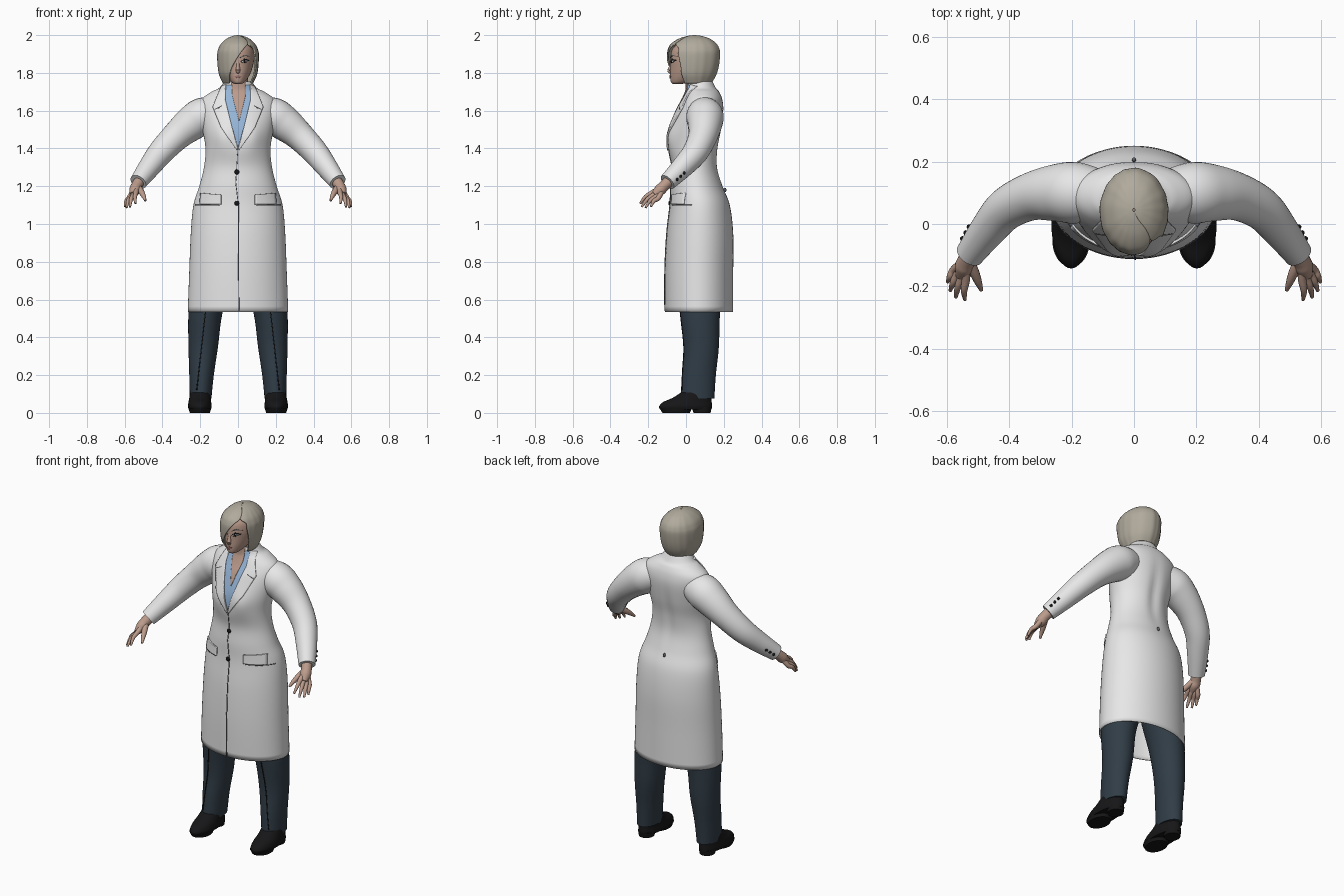
import bpy, bmesh, math
from mathutils import Vector
from mathutils.bvhtree import BVHTree

cube = bpy.data.objects.get("Cube")
if cube:
    bpy.data.objects.remove(cube)


def material(name, *rgb):
    m = bpy.data.materials.new(name)
    m.use_nodes = True
    m.diffuse_color = (*rgb, 1)
    bsdf = next(n for n in m.node_tree.nodes if n.type == 'BSDF_PRINCIPLED')
    bsdf.inputs["Base Color"].default_value = (*rgb, 1)
    bsdf.inputs["Roughness"].default_value = 0.7
    return m


WHITE = material("coat_white", .8, .8, .8)
HAIR = material("ash_blonde", .44, .405, .335)
SKIN = material("skin", .5, .33, .26)
BLUE = material("shirt_blue", .3, .46, .68)
NAVY = material("trouser_navy", .03, .046, .062)
BLACK = material("black", .008, .008, .009)
LIPS = material("lips", .36, .17, .15)
EYE = material("eye_white", .6, .58, .56)
SEAM = material("seam_grey", .12, .12, .125)


def finish(name, bm, mat, thick=0):
    me = bpy.data.meshes.new(name)
    bm.to_mesh(me)
    ob = bpy.data.objects.new(name, me)
    bpy.context.collection.objects.link(ob)
    me.materials.append(mat)
    if thick:
        mod = ob.modifiers.new("thickness", 'SOLIDIFY')
        mod.thickness, mod.offset = thick, -1
    bpy.ops.object.select_all(action='DESELECT')
    ob.select_set(True)
    bpy.context.view_layer.objects.active = ob
    bpy.ops.object.shade_smooth_by_angle(angle=math.radians(50))
    tree = BVHTree.FromBMesh(bm)
    bm.free()
    return tree


def smooth_path(keys, steps):
    """Catmull-Rom interpolation of equally long tuples."""
    out, k = [], [keys[0], *keys, keys[-1]]
    for i in range(len(keys) - 1):
        for j in range(steps):
            t = j / steps
            out.append([b + .5 * t * (c - a + t * (2*a - 5*b + 4*c - d + t * (3*(b - c) + d - a)))
                        for a, b, c, d in zip(*k[i:i + 4])])
    return out + [list(keys[-1])]


def loft(name, rings, mat, closed=True, caps=True, thick=0):
    bm = bmesh.new()
    rows = [[bm.verts.new(p) for p in r] for r in rings]
    n = len(rows[0])
    for a, b in zip(rows, rows[1:]):
        for i in range(n if closed else n - 1):
            j = (i + 1) % n
            bm.faces.new((a[i], a[j], b[j], b[i]))
    if caps:
        bm.faces.new(rows[0][::-1])
        bm.faces.new(rows[-1])
    return finish(name, bm, mat, thick)


def stack(name, keys, mat, steps=5, n=40, shape=None, **kw):
    """Oval sections given as (z, centre x, half width, front y, back y)."""
    rings = []
    for z, xc, hw, yf, yb in smooth_path(keys, steps):
        ring = []
        for i in range(n):
            t = math.tau * i / n
            p = Vector((xc + hw * math.cos(t), (yf + yb) / 2 + (yb - yf) / 2 * math.sin(t), z))
            ring.append(shape(p) if shape else p)
        rings.append(ring)
    return loft(name, rings, mat, **kw)


def tube(name, keys, mat, steps=6, n=20):
    """Round sections along a path of (x, y, z, radius)."""
    path = smooth_path(keys, steps)
    rings = []
    for i, p in enumerate(path):
        d = Vector(path[min(i + 1, len(path) - 1)][:3]) - Vector(path[max(i - 1, 0)][:3])
        q = d.to_track_quat('Z', 'Y')
        rings.append([Vector(p[:3]) + q @ Vector((math.cos(t), math.sin(t), 0)) * p[3]
                      for t in (math.tau * k / n for k in range(n))])
    return loft(name, rings, mat)


def ball(name, centre, size, mat):
    bm = bmesh.new()
    bmesh.ops.create_uvsphere(bm, u_segments=16, v_segments=10, radius=1)
    for v in bm.verts:
        v.co = Vector(centre) + v.co * Vector(size)
    finish(name, bm, mat)


def along(line, u):
    f = u * (len(line) - 1)
    i = min(int(f), len(line) - 2)
    return Vector(line[i]).lerp(Vector(line[i + 1]), f - i)


def plate(name, left, right, mat, tree, lift, side=-1, n=10, m=24):
    """Thin patch between two (x, z) outlines, laid on a surface."""
    bm = bmesh.new()
    rows = []
    for i in range(m + 1):
        a, b = along(left, i / m), along(right, i / m)
        row = []
        for j in range(n + 1):
            x, z = a.lerp(b, j / n)
            hit = tree.ray_cast(Vector((x, side, z)), Vector((0, -side, 0)))[0]
            hit = hit or tree.find_nearest(Vector((x, side * .1, z)))[0]
            row.append(bm.verts.new(hit + Vector((0, side * lift, 0))))
        rows.append(row)
    for a, b in zip(rows, rows[1:]):
        for j in range(n):
            bm.faces.new((a[j], a[j + 1], b[j + 1], b[j]))
    bm.normal_update()
    if sum(f.normal.y for f in bm.faces) * side < 0:
        bmesh.ops.reverse_faces(bm, faces=bm.faces[:])
    finish(name, bm, mat, lift)


# Coat body
def coat_shape(p):
    front = max(0, -(p.y - .06) / .15)
    bust = math.exp(-((abs(p.x) - .085) / .05) ** 2 - ((p.z - 1.46) / .07) ** 2)
    spine = math.exp(-(p.x / .03) ** 2 - ((p.z - 1.42) / .16) ** 2)
    p.y -= .016 * bust * front
    if p.y > .1:
        p.y -= .012 * spine
    return p


coat = stack("coat_body", [
    (.535, 0, .266, -.112, .25), (.75, 0, .258, -.112, .25), (.95, 0, .25, -.102, .25),
    (1.1, 0, .236, -.085, .232), (1.2, 0, .205, -.082, .195), (1.3, 0, .18, -.075, .168),
    (1.4, 0, .172, -.092, .172), (1.5, 0, .188, -.085, .19), (1.6, 0, .205, -.05, .2),
    (1.66, 0, .193, -.018, .193), (1.7, 0, .14, .0, .176), (1.72, 0, .1, .004, .158),
    (1.755, 0, .074, .004, .14)], WHITE, n=64, shape=coat_shape, caps=False, thick=.006)

# Shirt, bare neckline and lapels
stack("neck", [(1.6, 0, .06, .02, .13), (1.7, 0, .058, .012, .125), (1.76, 0, .054, .0, .12),
               (1.83, 0, .052, -.01, .12)], SKIN)
plate("shirt_front", [(-.074, 1.735), (-.07, 1.66), (-.036, 1.53), (-.002, 1.41)],
      [(.074, 1.735), (.07, 1.66), (.036, 1.53), (.002, 1.41)], BLUE, coat, .003, n=16)
plate("open_neckline", [(-.034, 1.752), (-.03, 1.68), (.004, 1.55)],
      [(.04, 1.752), (.04, 1.68), (.008, 1.55)], SKIN, coat, .006)
for s, side in ((1, "left"), (-1, "right")):
    plate(side + "_lapel", [(s * x, z) for x, z in ((.066, 1.74), (.068, 1.66), (.036, 1.53), (.001, 1.4))],
          [(s * x, z) for x, z in ((.09, 1.73), (.135, 1.62), (.09, 1.51), (.006, 1.39))],
          WHITE, coat, .009, m=30)
    plate(side + "_lapel_notch", [(s * .085, 1.628), (s * .125, 1.608)],
          [(s * .085, 1.623), (s * .125, 1.603)], SEAM, coat, .0098)
    # Pocket flap and waist seam
    plate(side + "_pocket_flap", [(s * .09, 1.155), (s * .09, 1.105)],
          [(s * .2, 1.165), (s * .205, 1.105)], WHITE, coat, .009)
    plate(side + "_waist_seam", [(s * .1, 1.102), (s * .1, 1.098)],
          [(s * .228, 1.102), (s * .228, 1.098)], SEAM, coat, .004, n=16, m=2)
plate("front_closure", [(-.002, 1.4), (-.014, 1.22), (.0, 1.1), (.002, .54)],
      [(.001, 1.4), (-.01, 1.22), (.004, 1.1), (.007, .54)], SEAM, coat, .003, n=2, m=60)
for label, z in (("upper", 1.275), ("lower", 1.11)):
    y = coat.ray_cast(Vector((-.006, -1, z)), Vector((0, 1, 0)))[0].y
    ball(label + "_coat_button", (-.006, y - .003, z), (.013, .006, .013), BLACK)
ball("back_vent_mark", (0, .206, 1.18), (.007, .008, .012), SEAM)

# Limbs on both sides
for s, side in ((1, "left"), (-1, "right")):
    sleeve = tube(side + "_sleeve", [
        (s * .08, .095, 1.6, .07), (s * .18, .1, 1.573, .098), (s * .25, .1, 1.53, .092),
        (s * .33, .088, 1.462, .077), (s * .41, .048, 1.378, .068), (s * .47, -.02, 1.3, .058),
        (s * .528, -.098, 1.222, .046)], WHITE, n=28)
    for k in range(3):
        at = Vector((s * (.505 + .013 * k), -.035 - .018 * k, 1.262 - .018 * k))
        spot = sleeve.find_nearest(at + Vector((s * .07, .06, 0)))[0]
        ball(f"{side}_cuff_button_{k + 1}", spot, (.008, .008, .008), BLACK)

    # Hand: flattened palm made of finger roots, then fingers
    tube(side + "_wrist", [(s * .515, -.08, 1.238, .03), (s * .538, -.118, 1.2, .029),
                           (s * .546, -.14, 1.178, .03), (s * .556, -.168, 1.155, .017)], SKIN)
    tips = ((.543, -.243, 1.108), (.572, -.235, 1.09), (.59, -.214, 1.086), (.598, -.186, 1.092))
    for k, (x, y, z) in enumerate(tips):
        root = Vector((s * .54, -.12, 1.198))
        knuckle = Vector((s * (.54 + .012 * k), -.178 + .011 * k, 1.166 - .009 * k))
        tip = Vector((s * x, y, z))
        mid = knuckle.lerp(tip, .5) + Vector((s * .004, -.004, .007))
        tube(f"{side}_finger_{k + 1}", [(*root, .016), (*knuckle, .0135), (*mid, .0105),
                                        (*tip, .0055)], SKIN, n=12)
    tube(side + "_thumb", [(s * .532, -.115, 1.2, .018), (s * .513, -.155, 1.172, .016),
                           (s * .5, -.187, 1.148, .012), (s * .49, -.213, 1.124, .006)], SKIN, n=12)

    # Trouser leg with pressed crease
    leg = stack(side + "_trouser_leg", [
        (.075, s * .198, .057, -.028, .15), (.2, s * .193, .065, -.022, .158),
        (.35, s * .184, .078, -.012, .174), (.53, s * .172, .09, -.03, .18),
        (.75, s * .13, .11, -.05, .2), (1.0, s * .1, .105, -.05, .19)], NAVY)
    plate(side + "_trouser_crease", [(s * .168, .55), (s * .217, .12)],
          [(s * .173, .55), (s * .222, .12)], BLACK, leg, .003, n=1)

    # Shoe: upper, sole and heel
    stack(side + "_shoe", [
        (.018, s * .202, .058, -.138, .135), (.035, s * .202, .063, -.142, .138),
        (.058, s * .202, .06, -.12, .136), (.08, s * .201, .057, -.07, .134),
        (.112, s * .199, .054, -.02, .132)], BLACK)
    stack(side + "_shoe_sole", [(0, s * .202, .053, -.125, .02), (.022, s * .202, .06, -.138, .03)],
          BLACK, steps=1)
    stack(side + "_shoe_heel", [(0, s * .202, .042, .04, .13), (.03, s * .202, .046, .03, .136)],
          BLACK, steps=1)

# Head and face
face = stack("head", [
    (1.742, 0, .018, -.07, -.02), (1.752, 0, .036, -.08, .03), (1.785, 0, .06, -.084, .1),
    (1.83, 0, .077, -.083, .13), (1.88, 0, .086, -.082, .145), (1.93, 0, .08, -.07, .14),
    (1.97, 0, .05, -.02, .1)], SKIN)
tube("nose", [(0, -.075, 1.868, .007), (0, -.081, 1.835, .009), (0, -.086, 1.812, .0125),
              (0, -.08, 1.8, .007)], SKIN, n=14)
plate("lips", [(-.019, 1.781), (0, 1.789), (.019, 1.781)],
      [(-.019, 1.78), (0, 1.771), (.019, 1.78)], LIPS, face, .004)
for s, side in ((1, "left"), (-1, "right")):
    def edge(*pts):
        return [(s * x, z) for x, z in pts]
    plate(side + "_eye_lashes", edge((.013, 1.858), (.034, 1.876), (.06, 1.868)),
          edge((.013, 1.857), (.034, 1.851), (.06, 1.865)), BLACK, face, .002)
    plate(side + "_eye_white", edge((.017, 1.859), (.034, 1.868), (.052, 1.864)),
          edge((.017, 1.858), (.034, 1.854), (.052, 1.863)), EYE, face, .0035)
    plate(side + "_iris", edge((.028, 1.861), (.034, 1.869), (.041, 1.861)),
          edge((.028, 1.86), (.034, 1.853), (.041, 1.86)), BLACK, face, .005)
    plate(side + "_eyebrow", edge((.012, 1.884), (.04, 1.896), (.064, 1.888)),
          edge((.012, 1.879), (.04, 1.89), (.064, 1.886)), SEAM, face, .003)

# Bobbed hair, open at the face between a swept fringe and the far side
# (z, half width, front y, back y, fringe edge x, far edge x)
hair_keys = [
    (1.745, .08, -.055, .135, -.045, .07), (1.79, .1, -.088, .16, -.045, .088),
    (1.84, .108, -.098, .174, -.028, .094), (1.9, .11, -.1, .18, .01, .09),
    (1.93, .103, -.094, .175, .032, .083), (1.955, .089, -.079, .16, .052, .055),
    (1.98, .062, -.04, .128, .04, .04), (1.995, .03, .005, .085, .016, .016),
    (2.0, .004, .04, .05, 0, 0)]
rings = []
for z, hw, yf, yb, xl, xr in smooth_path(hair_keys, 6):
    lo, hi = (max(-1, min(1, x / max(hw, .001))) for x in (xl, max(xl, xr)))
    start, end = -math.acos(hi), math.tau - math.acos(lo)
    ring = []
    for i in range(97):
        t = start + (end - start) * i / 96
        r = 1 + .007 * math.sin(15 * t + 2 * math.sin(3 * t))
        ring.append(Vector((r * hw * math.cos(t), (yf + yb) / 2 + r * (yb - yf) / 2 * math.sin(t), z)))
    rings.append(ring)
loft("bobbed_hair", rings, HAIR, closed=False, caps=False, thick=.008)
